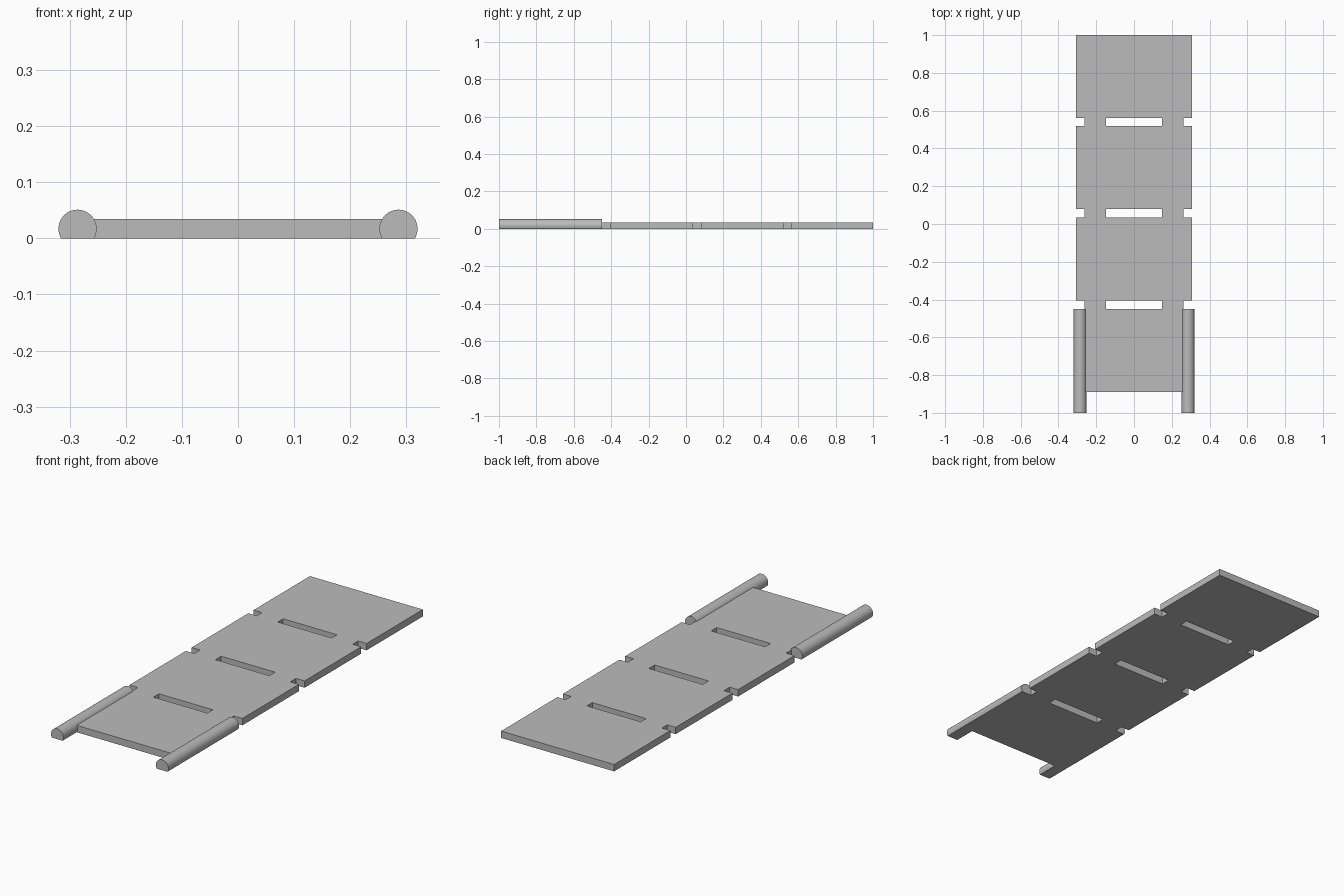
import bpy, bmesh, math

cube = bpy.data.objects.get("Cube")
if cube:
    bpy.data.objects.remove(cube, do_unlink=True)

GREY = (0.5, 0.5, 0.5, 1.0)
grey = bpy.data.materials.new("plain grey")
grey.use_nodes = True
grey.diffuse_color = GREY
grey.node_tree.nodes["Principled BSDF"].inputs["Base Color"].default_value = GREY

THICK = 0.034
RAIL_X, RAIL_R = 0.286, 0.034
FRONT, RAIL_BACK = -1.0, -0.449


def finish(bm, name):
    bmesh.ops.recalc_face_normals(bm, faces=bm.faces)
    mesh = bpy.data.meshes.new(name)
    bm.to_mesh(mesh)
    bm.free()
    mesh.materials.append(grey)
    obj = bpy.data.objects.new(name, mesh)
    bpy.context.collection.objects.link(obj)
    return obj


def extrude(bm, faces, direction):
    result = bmesh.ops.extrude_face_region(bm, geom=faces, use_keep_orig=True)
    verts = [v for v in result["geom"] if isinstance(v, bmesh.types.BMVert)]
    bmesh.ops.translate(bm, verts=verts, vec=direction)


# Slotted board: wide panels joined by pairs of narrow bridges
xs = [-0.308, -0.262, -0.147, 0.147, 0.262, 0.308]
ys = [-0.89, RAIL_BACK, -0.406, 0.034, 0.079, 0.52, 0.562, 1.0]
bm = bmesh.new()
grid = [[bm.verts.new((x, y, 0)) for x in xs] for y in ys]
for row in range(len(ys) - 1):
    if row == 0:
        columns = (1, 2, 3)      # front panel between the rails
    elif row % 2:
        columns = (1, 3)         # bridges
    else:
        columns = range(5)       # full width panels
    for col in columns:
        bm.faces.new((grid[row][col], grid[row][col + 1],
                      grid[row + 1][col + 1], grid[row + 1][col]))
bmesh.ops.delete(bm, geom=[v for v in bm.verts if not v.link_faces], context="VERTS")
extrude(bm, bm.faces[:], (0, 0, THICK))
bmesh.ops.recalc_face_normals(bm, faces=bm.faces)
bmesh.ops.dissolve_limit(bm, angle_limit=0.01, verts=bm.verts, edges=bm.edges)
finish(bm, "slotted_board")


# Round side rails with a flat underside
def rail(name, x):
    bm = bmesh.new()
    start, steps = math.radians(-30), 40
    sweep = math.pi - 2 * start
    profile = []
    for i in range(steps + 1):
        a = start + sweep * i / steps
        profile.append(bm.verts.new((x + RAIL_R * math.cos(a), FRONT,
                                     RAIL_R * (0.5 + math.sin(a)))))
    extrude(bm, [bm.faces.new(profile)], (0, RAIL_BACK - FRONT, 0))
    obj = finish(bm, name)
    bpy.ops.object.select_all(action="DESELECT")
    obj.select_set(True)
    bpy.context.view_layer.objects.active = obj
    bpy.ops.object.shade_smooth_by_angle(angle=math.radians(30))


rail("left_rail", RAIL_X)
rail("right_rail", -RAIL_X)
